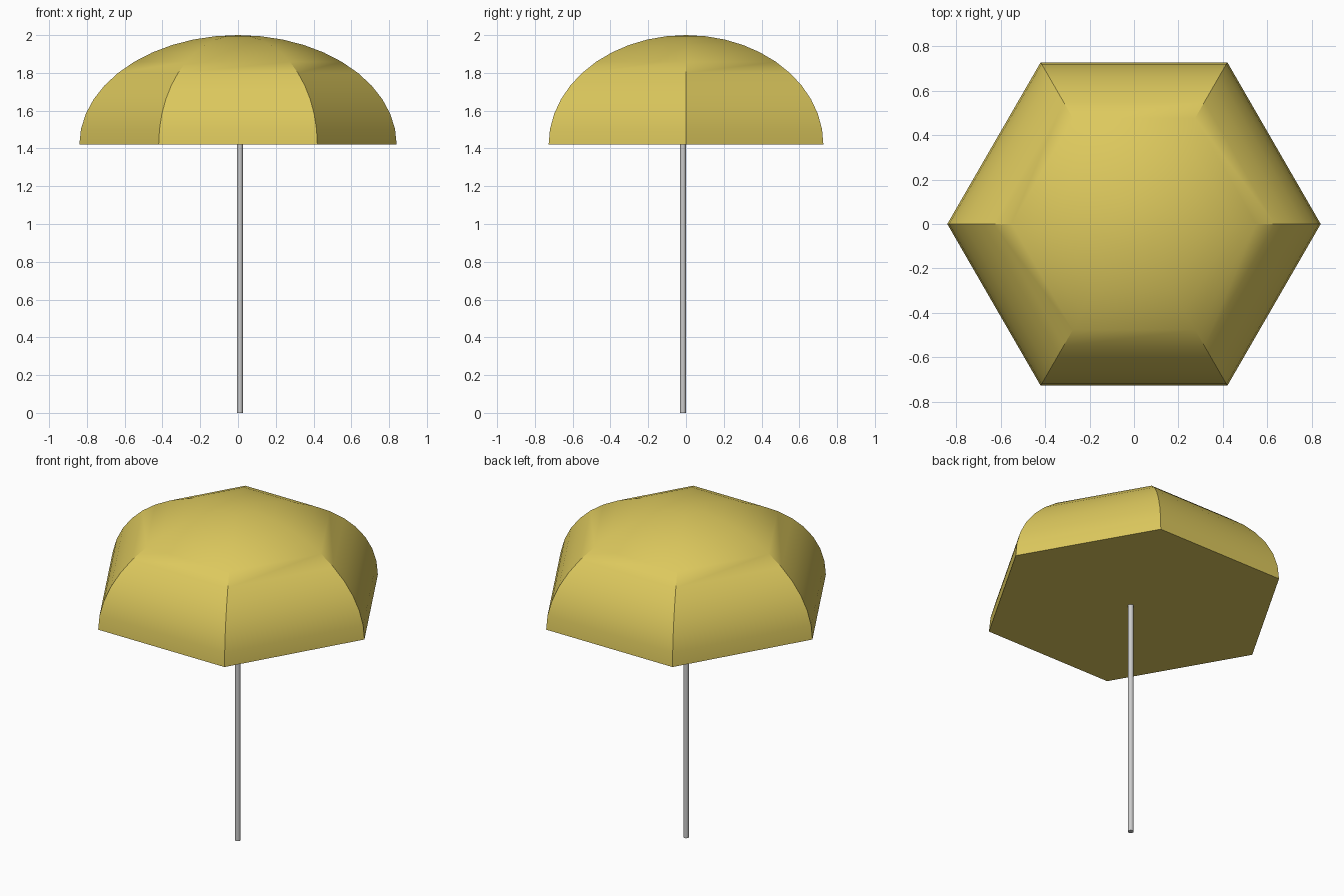
import bpy, bmesh, math

if "Cube" in bpy.data.objects:
    bpy.data.objects.remove(bpy.data.objects["Cube"])

SIDES, RINGS = 6, 11
RADIUS, RIM_Z, TOP_Z = 0.84, 1.42, 2.0


def finish(obj, angle):
    bpy.ops.object.select_all(action='DESELECT')
    obj.select_set(True)
    bpy.context.view_layer.objects.active = obj
    bpy.ops.object.shade_smooth_by_angle(angle=math.radians(angle))


# Canopy: six-sided dome with an elliptical profile and a flat underside
bm = bmesh.new()
rings = []
for k in range(RINGS):
    t = math.pi / 2 * k / RINGS
    r, z = RADIUS * math.cos(t), RIM_Z + (TOP_Z - RIM_Z) * math.sin(t)
    rings.append([bm.verts.new((r * math.cos(math.tau * i / SIDES),
                                r * math.sin(math.tau * i / SIDES), z))
                  for i in range(SIDES)])
tip = bm.verts.new((0, 0, TOP_Z))
for i in range(SIDES):
    j = (i + 1) % SIDES
    for low, high in zip(rings, rings[1:]):
        bm.faces.new((low[i], low[j], high[j], high[i]))
    bm.faces.new((rings[-1][i], rings[-1][j], tip))
bm.faces.new(rings[0][::-1])
mesh = bpy.data.meshes.new("canopy")
bm.to_mesh(mesh)
bm.free()
canopy = bpy.data.objects.new("canopy", mesh)
bpy.context.collection.objects.link(canopy)
yellow = bpy.data.materials.new("yellow_fabric")
yellow.diffuse_color = (0.72, 0.58, 0.11, 1)
yellow.use_nodes = True
yellow.node_tree.nodes["Principled BSDF"].inputs["Base Color"].default_value = yellow.diffuse_color
mesh.materials.append(yellow)
finish(canopy, 30)

# Pole: thin post, very slightly off centre, reaching just into the canopy
POLE_TOP = RIM_Z + 0.01
bpy.ops.mesh.primitive_cylinder_add(vertices=12, radius=0.016, depth=POLE_TOP,
                                    location=(0.01, -0.016, POLE_TOP / 2))
pole = bpy.context.object
pole.name = "pole"
finish(pole, 40)
